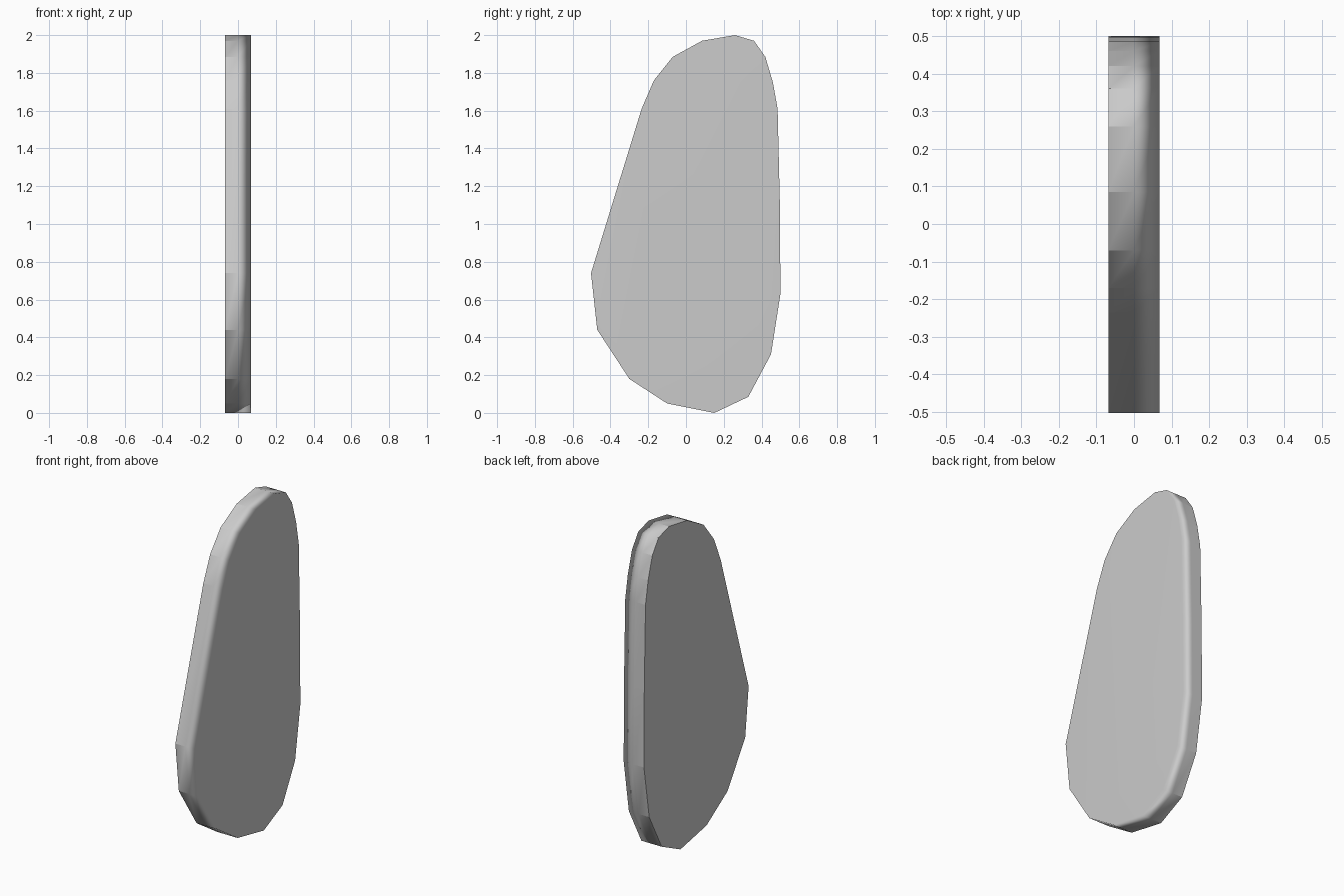
import bpy, bmesh

if "Cube" in bpy.data.objects:
    bpy.data.objects.remove(bpy.data.objects["Cube"])

# Outline of the panel seen from the right side (y, z)
OUTLINE = [(0.26, 2.0), (0.36, 1.97), (0.42, 1.885), (0.46, 1.75), (0.485, 1.61),
           (0.497, 1.1), (0.5, 0.63), (0.45, 0.31), (0.33, 0.085), (0.15, 0.0),
           (-0.1, 0.05), (-0.3, 0.18), (-0.47, 0.44), (-0.503, 0.74),
           (-0.235, 1.61), (-0.17, 1.76), (-0.07, 1.885), (0.085, 1.97)]
HALF = 0.068

# Panel: three outline rings, rim faces between them and a cap on each side
bm = bmesh.new()
rings = [[bm.verts.new((x, y, z)) for y, z in OUTLINE] for x in (-HALF, 0.0, HALF)]
n = len(OUTLINE)
for a, b in zip(rings, rings[1:]):
    for i in range(n):
        j = (i + 1) % n
        bm.faces.new((a[i], a[j], b[j], b[i]))
bm.faces.new(rings[0])
bm.faces.new(rings[-1])
bmesh.ops.recalc_face_normals(bm, faces=bm.faces)

# Crisp left edge and facets, rim softly shaded into the right face
for f in bm.faces:
    f.smooth = True
for e in bm.edges:
    xs = [v.co.x for v in e.verts]
    if min(xs) < -0.01:
        e.smooth = False

mesh = bpy.data.meshes.new("rounded_panel")
bm.to_mesh(mesh)
bm.free()
panel = bpy.data.objects.new("rounded_panel", mesh)
bpy.context.collection.objects.link(panel)

# Keep the large right face flat in shading
weighted = panel.modifiers.new("weighted_normals", 'WEIGHTED_NORMAL')
weighted.keep_sharp = True
